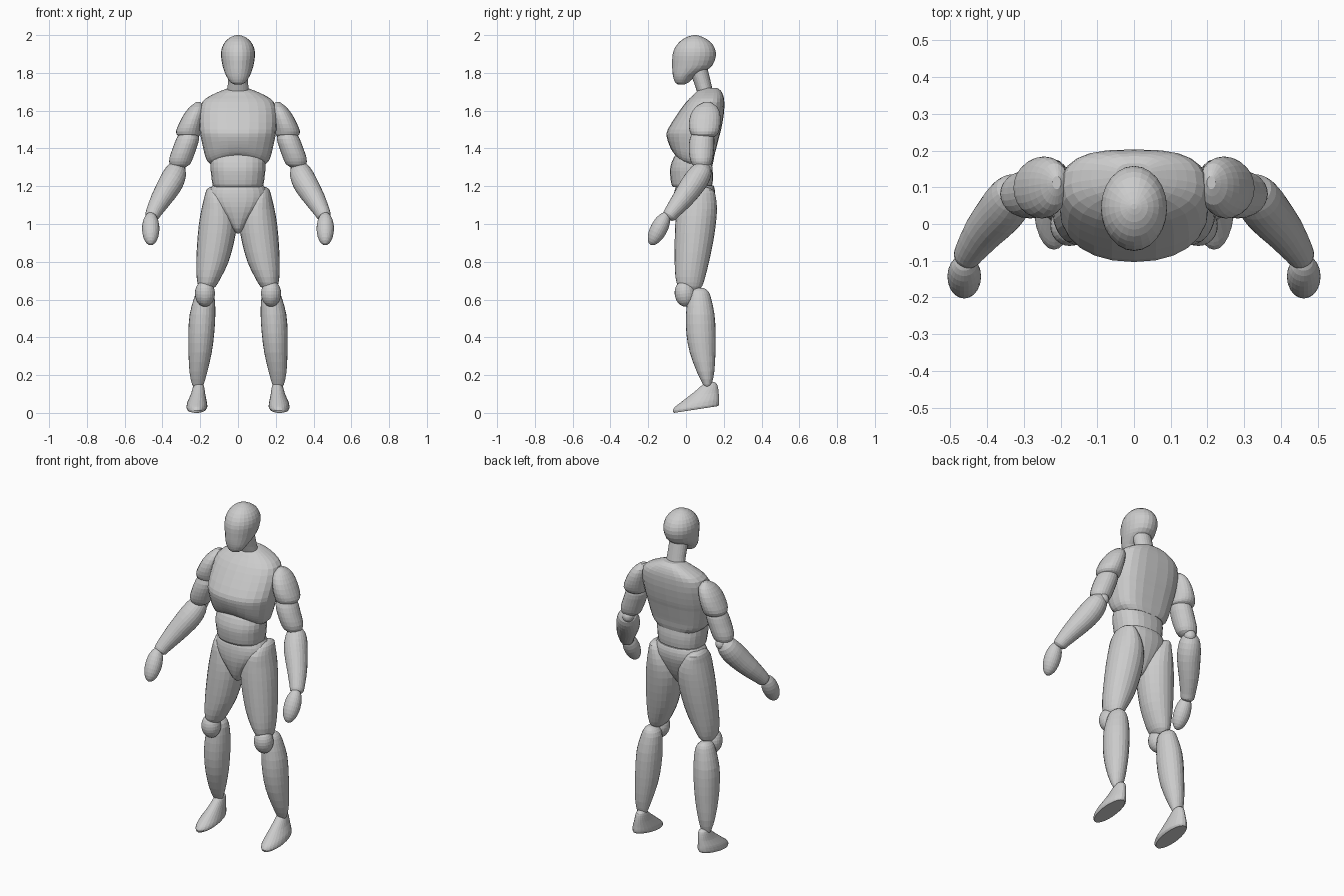
import bpy, math
from mathutils import Vector, Matrix

SIDES = 24


def smooth(rows, steps=2):
    """Catmull-Rom interpolation through rows of numbers."""
    p = [rows[0]] + list(rows) + [rows[-1]]
    out = []
    for i in range(1, len(p) - 2):
        for k in range(steps):
            t = k / steps
            out.append([0.5 * (2 * b + (c - a) * t + (2 * a - 5 * b + 4 * c - d) * t * t
                        + (3 * b - a - 3 * c + d) * t ** 3)
                        for a, b, c, d in zip(*p[i - 1:i + 3])])
    return out + [list(rows[-1])]


def skin(name, rings, paired):
    """Bridge closed rings into one capped body, mirrored if paired."""
    n = len(rings[0])
    verts = [v for r in rings for v in r]
    faces = [(i * n + j, i * n + (j + 1) % n, (i + 1) * n + (j + 1) % n, (i + 1) * n + j)
             for i in range(len(rings) - 1) for j in range(n)]
    faces += [tuple(range(n))[::-1], tuple(range(len(verts) - n, len(verts)))]
    me = bpy.data.meshes.new(name)
    me.from_pydata(verts, [], faces)
    ob = bpy.data.objects.new(name, me)
    bpy.context.collection.objects.link(ob)
    if paired:
        ob.modifiers.new("Mirror", 'MIRROR')
    return ob


def loft(name, rows, paired=True, front=2.0, back=2.0, dz=None):
    """Rows, bottom to top: z, x0, x1, y0, y1 of each horizontal section."""
    rings = []
    for z, x0, x1, y0, y1 in smooth(rows):
        ring = []
        for j in range(SIDES):
            a = 2 * math.pi * j / SIDES
            e = 2 / (back if math.sin(a) > 0 else front)
            u = math.copysign(abs(math.cos(a)) ** e, math.cos(a))
            v = math.copysign(abs(math.sin(a)) ** e, math.sin(a))
            lift = dz(u, v, z) if dz else 0
            ring.append(((x0 + x1) / 2 + u * (x1 - x0) / 2,
                         (y0 + y1) / 2 + v * (y1 - y0) / 2, z + lift))
        rings.append(ring)
    return skin(name, rings, paired)


def tube(name, rows):
    """Rows: x, y, z, radius along a limb."""
    pts = smooth(rows)
    rings = []
    for i, (x, y, z, r) in enumerate(pts):
        d = Vector(pts[min(i + 1, len(pts) - 1)][:3]) - Vector(pts[max(i - 1, 0)][:3])
        q = d.to_track_quat('Z', 'Y')
        rings.append([Vector((x, y, z)) + q @ Vector((r * math.cos(a), r * math.sin(a), 0))
                      for a in (2 * math.pi * j / SIDES for j in range(SIDES))])
    return skin(name, rings, True)


def egg(name, centre, radii, tilt=0.0):
    """Paired ellipsoid, tilted about x."""
    m = Matrix.Translation(centre) @ Matrix.Rotation(tilt, 4, 'X')
    rings = []
    for i in range(13):
        b = math.pi * (0.02 + 0.96 * i / 12)
        rings.append([m @ Vector((radii[0] * math.sin(b) * math.cos(a),
                                  radii[1] * math.sin(b) * math.sin(a),
                                  -radii[2] * math.cos(b)))
                      for a in (2 * math.pi * j / SIDES for j in range(SIDES))])
    return skin(name, rings, True)


def sym(rows):
    """Expand z, half width, y0, y1 to a symmetric section."""
    return [(z, -w, w, a, b) for z, w, a, b in rows]


# head and neck
loft("head", sym([
    (1.738, .015, -.04, -.01), (1.75, .04, -.058, .015), (1.78, .06, -.068, .045),
    (1.81, .073, -.072, .10), (1.84, .082, -.073, .14), (1.89, .09, -.072, .158),
    (1.93, .086, -.06, .152), (1.965, .068, -.034, .128), (1.99, .038, .005, .088),
    (2.0, .008, .04, .055)]), False)
loft("neck", sym([(1.68, .058, .065, .148), (1.74, .054, .045, .134),
                  (1.82, .054, .015, .115)]), False)


# chest, with the rib arch raised at the front of the lower edge
def rib_arch(u, v, z):
    return .055 * (1 - u * u) * max(0, 1.46 - z) / .155 if v < 0 else 0


loft("chest", sym([
    (1.305, .13, -.05, .138), (1.33, .16, -.066, .145), (1.36, .174, -.078, .15),
    (1.40, .184, -.09, .16), (1.46, .197, -.102, .175), (1.5, .203, -.097, .186),
    (1.58, .204, -.047, .2), (1.645, .19, .0, .203), (1.68, .145, .035, .197),
    (1.705, .09, .06, .185), (1.72, .05, .09, .165)]), False, 2.2, 2.8, rib_arch)

# abdomen and pelvis
loft("abdomen", sym([
    (1.195, .125, -.066, .13), (1.21, .135, -.077, .14), (1.26, .142, -.084, .143),
    (1.30, .146, -.083, .138), (1.35, .142, -.066, .13), (1.40, .12, -.03, .12)]),
    False, 2.2, 2.4)
loft("pelvis", sym([
    (.95, .008, -.01, .05), (.975, .03, -.035, .08), (1.03, .075, -.055, .115),
    (1.09, .13, -.066, .14), (1.14, .155, -.066, .153), (1.18, .15, -.06, .153),
    (1.205, .135, -.05, .145)]), False, 2.2, 2.2)

# legs
loft("upper_leg", [
    (.648, .145, .195, -.015, .065), (.67, .118, .21, -.042, .085),
    (.72, .088, .219, -.056, .102), (.8, .05, .221, -.06, .122),
    (.9, .022, .216, -.06, .143), (1.0, .006, .207, -.057, .158),
    (1.08, .018, .193, -.05, .164), (1.14, .05, .179, -.038, .158),
    (1.18, .085, .167, .0, .145), (1.195, .11, .15, .04, .11)])
egg("knee", (.175, -.005, .632), (.053, .055, .07), .1)
loft("lower_leg", [
    (.122, .197, .222, .106, .124), (.15, .182, .243, .09, .136),
    (.22, .162, .257, .056, .15), (.32, .139, .262, .02, .156),
    (.42, .126, .263, .002, .157), (.52, .12, .256, .0, .151),
    (.61, .124, .232, .01, .132), (.645, .142, .215, .022, .117),
    (.66, .165, .195, .045, .095)])
loft("foot", [
    (0, .172, .268, -.064, .17), (.012, .163, .273, -.07, .175),
    (.03, .163, .271, -.06, .176), (.05, .166, .266, -.035, .175),
    (.09, .173, .25, .017, .173), (.12, .177, .242, .055, .17),
    (.15, .183, .233, .088, .163), (.163, .196, .22, .108, .148)],
    dz=lambda u, v, z: .018 * (v + 1) * (1 - z / .165))

# arms
loft("shoulder", [
    (1.455, .225, .295, .065, .135), (1.468, .202, .32, .033, .16),
    (1.49, .195, .328, .02, .175), (1.53, .187, .313, .015, .183),
    (1.58, .178, .287, .025, .181), (1.62, .178, .255, .052, .165),
    (1.645, .198, .222, .095, .13)])
loft("upper_arm", [
    (1.298, .285, .34, .055, .11), (1.315, .255, .361, .033, .132),
    (1.35, .238, .363, .02, .143), (1.40, .22, .346, .015, .148),
    (1.45, .206, .327, .02, .15), (1.50, .215, .30, .04, .14)])
egg("elbow", (.31, .105, 1.295), (.032, .035, .035))
tube("forearm", [
    (.318, .108, 1.318, .02), (.325, .092, 1.292, .05), (.34, .065, 1.25, .063),
    (.365, .03, 1.2, .064), (.408, -.02, 1.13, .055), (.445, -.072, 1.065, .042),
    (.455, -.09, 1.04, .036), (.458, -.097, 1.03, .02)])
egg("hand", (.462, -.143, .975), (.046, .045, .096), -.48)
